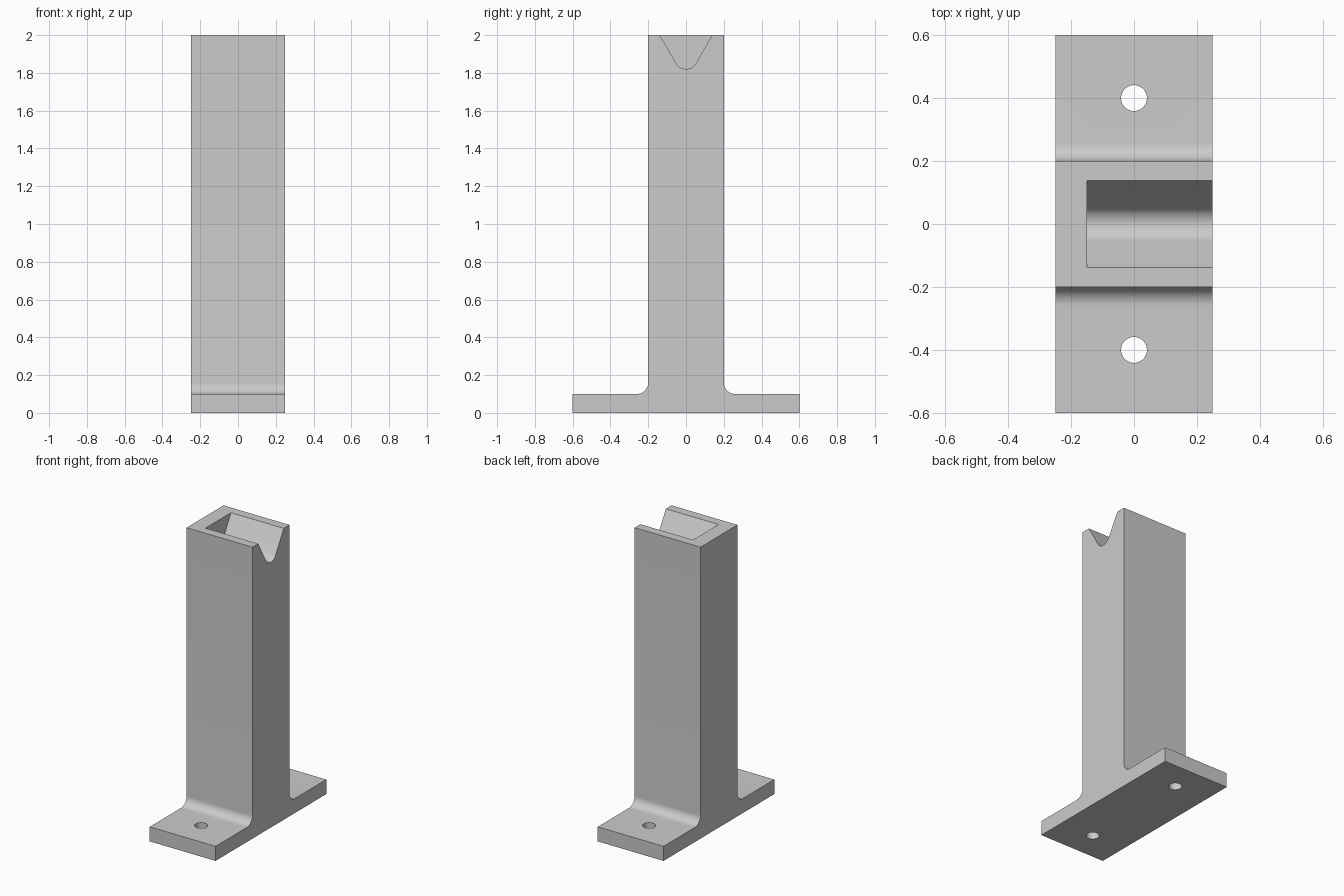
import bpy, bmesh
from math import cos, sin, radians

if "Cube" in bpy.data.objects:
    bpy.data.objects.remove(bpy.data.objects["Cube"])

grey = bpy.data.materials.new("plain grey")
grey.use_nodes = True
colour = (0.6, 0.6, 0.6, 1)
grey.diffuse_color = colour
grey.node_tree.nodes["Principled BSDF"].inputs["Base Color"].default_value = colour


def arc(y, z, r, start, end, steps=12):
    angles = [radians(start + (end - start) * i / steps) for i in range(steps + 1)]
    return [(y + r * cos(a), z + r * sin(a)) for a in angles]


def extrude_profile(name, points, x0, x1):
    """Extrude a closed (y, z) outline along x."""
    bm = bmesh.new()
    face = bm.faces.new([bm.verts.new((x0, y, z)) for y, z in points])
    new = bmesh.ops.extrude_face_region(bm, geom=[face])["geom"]
    bmesh.ops.translate(bm, vec=(x1 - x0, 0, 0),
                        verts=[v for v in new if isinstance(v, bmesh.types.BMVert)])
    bmesh.ops.recalc_face_normals(bm, faces=bm.faces)
    mesh = bpy.data.meshes.new(name)
    bm.to_mesh(mesh)
    bm.free()
    obj = bpy.data.objects.new(name, mesh)
    bpy.context.collection.objects.link(obj)
    mesh.materials.append(grey)
    return obj


# Post and foot with rounded inner corners
fillet = 0.06
half = [(0.6, 0), (0.6, 0.1)]
half += arc(0.2 + fillet, 0.1 + fillet, fillet, 270, 180) + [(0.2, 2)]
stand = extrude_profile("stand", half + [(-y, z) for y, z in reversed(half)], -0.25, 0.25)

# Round-bottomed V groove, open at one end
groove = [(-0.196, 2.1)] + arc(0, 1.88, 0.06, 210, 330) + [(0.196, 2.1)]
cutters = [extrude_profile("groove_cutter", groove, -0.15, 0.4)]

# Screw holes
for side in (-1, 1):
    bpy.ops.mesh.primitive_cylinder_add(vertices=48, radius=0.041, depth=0.4,
                                        location=(0, side * 0.4, 0.05))
    hole = bpy.context.object
    hole.name = "hole_cutter"
    hole.data.materials.append(grey)
    cutters.append(hole)

bpy.ops.object.select_all(action="DESELECT")
stand.select_set(True)
bpy.context.view_layer.objects.active = stand
for cutter in cutters:
    cut = stand.modifiers.new("cut", "BOOLEAN")
    cut.operation = "DIFFERENCE"
    cut.solver = "EXACT"
    cut.object = cutter
    bpy.ops.object.modifier_apply(modifier=cut.name)
    bpy.data.objects.remove(cutter)

bpy.ops.object.shade_smooth_by_angle(angle=radians(30))
